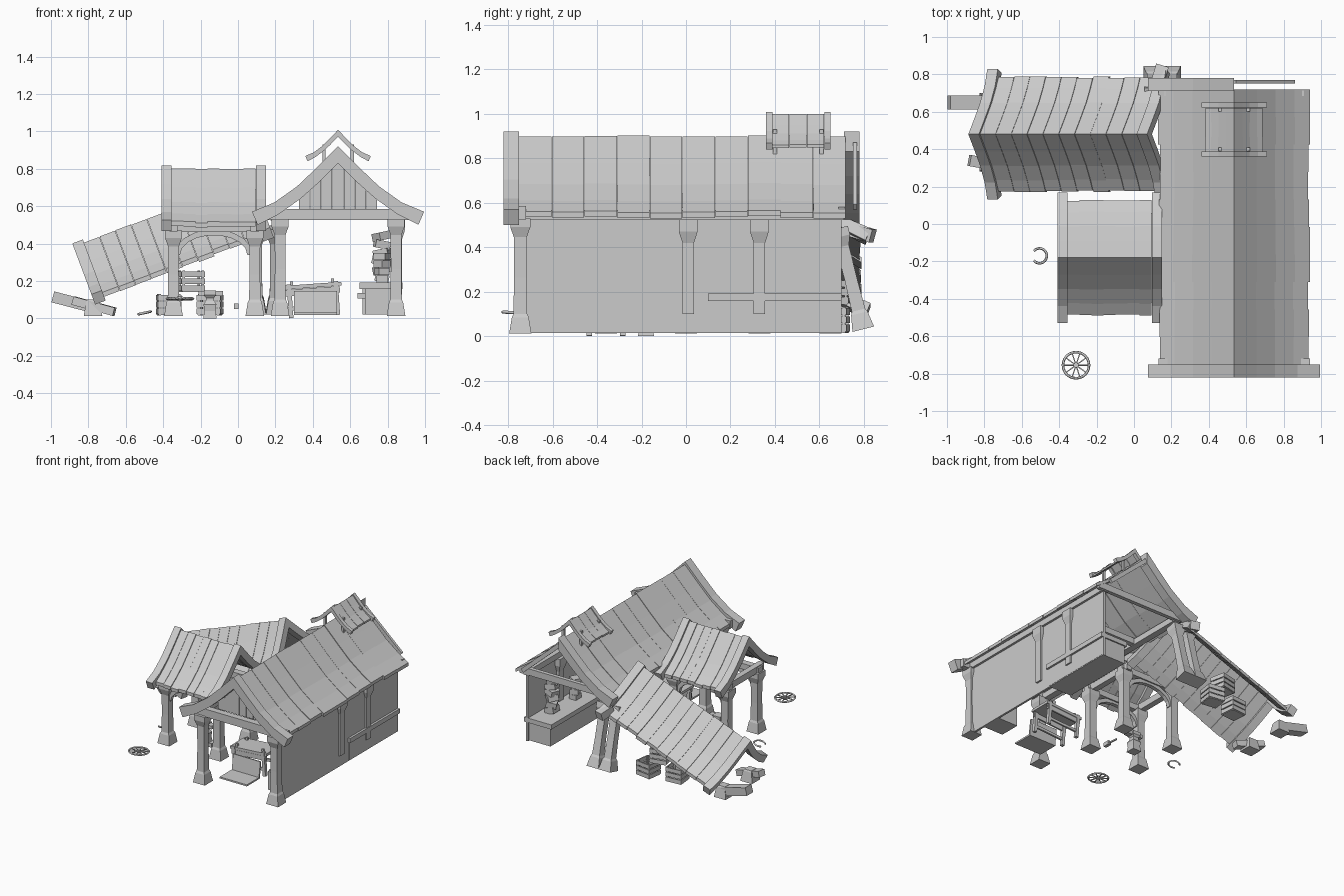
import bpy, bmesh, random
from math import pi, sin, cos, radians
from mathutils import Matrix, Vector

if "Cube" in bpy.data.objects:
    bpy.data.objects.remove(bpy.data.objects["Cube"])
random.seed(4)


def finish(bm, name, smooth=False):
    bmesh.ops.recalc_face_normals(bm, faces=bm.faces)
    me = bpy.data.meshes.new(name)
    bm.to_mesh(me)
    bm.free()
    ob = bpy.data.objects.new(name, me)
    bpy.context.collection.objects.link(ob)
    return ob


def add_box(bm, c, s, m=Matrix()):
    mat = m @ Matrix.Translation(c) @ Matrix.Diagonal((*s, 1))
    bmesh.ops.create_cube(bm, size=1, matrix=mat)


def box(name, c, s, rot=(0, 0, 0)):
    bm = bmesh.new()
    m = Matrix.Translation(c)
    for a, ax in zip(rot, 'XYZ'):
        m = m @ Matrix.Rotation(radians(a), 4, ax)
    add_box(bm, (0, 0, 0), s, m)
    return finish(bm, name)


def beam(name, p, q, w, h):
    # square timber running from p to q
    p, q = Vector(p), Vector(q)
    d = q - p
    m = Matrix.Translation((p + q) / 2) @ d.to_track_quat('X', 'Z').to_matrix().to_4x4()
    bm = bmesh.new()
    add_box(bm, (0, 0, 0), (d.length, w, h), m)
    return finish(bm, name)


def ribbon(bm, top, bot, a0, a1, m=Matrix()):
    # band between two YZ polylines, extruded along X
    v = [[bm.verts.new(m @ Vector((a, y, z))) for y, z in pts]
         for a in (a0, a1) for pts in (top, bot)]
    n = len(top)
    for i in range(n - 1):
        for p, q in ((0, 1), (2, 3), (0, 2), (1, 3)):
            bm.faces.new((v[p][i], v[p][i + 1], v[q][i + 1], v[q][i]))
    for i in (0, n - 1):
        bm.faces.new((v[0][i], v[1][i], v[3][i], v[2][i]))


def both(half):
    return [(-y, z) for y, z in reversed(half[1:])] + half


def loft(name, rings, m=Matrix()):
    # stacked square rings (half width, z)
    bm = bmesh.new()
    vs = [[bm.verts.new(m @ Vector((w * sx, w * sy, z)))
           for sx, sy in ((-1, -1), (1, -1), (1, 1), (-1, 1))] for w, z in rings]
    for a, b in zip(vs, vs[1:]):
        for i in range(4):
            j = (i + 1) % 4
            bm.faces.new((a[i], a[j], b[j], b[i]))
    bm.faces.new(vs[0])
    bm.faces.new(vs[-1])
    return finish(bm, name)


ROOF = [(0, 0), (.12, -.12), (.22, -.215), (.32, -.29), (.40, -.34)]
BARGE_T = [(0, .02), (.12, -.10), (.22, -.195), (.34, -.28), (.46, -.33)]
BARGE_B = [(0, -.07), (.11, -.18), (.20, -.26), (.32, -.345), (.43, -.40)]


def scaled(pts, sy, sz, dz=0):
    return [(y * sy, z * sz + dz) for y, z in pts]


def roof(name, length, sy, sz, boards, m, bw, ends=(1, 1), th=.025):
    # curved planked roof with barge boards at its ends
    bm = bmesh.new()
    a, b = bw * ends[0], length - bw * ends[1]
    for i in range(boards):
        x0, x1 = a + (b - a) * i / boards, a + (b - a) * (i + 1) / boards
        k, dz = 1 + random.uniform(-.015, .02), random.uniform(-.003, .003)
        pts = scaled(ROOF, sy * k, sz * k, dz)
        ribbon(bm, both(pts), both([(y, z - th) for y, z in pts]), x0, x1 - .002, m)
    finish(bm, name + "_planks")
    for e, x in ((0, 0), (1, length - bw)):
        if ends[e]:
            bm = bmesh.new()
            ribbon(bm, both(scaled(BARGE_T, sy, sz)), both(scaled(BARGE_B, sy, sz)), x, x + bw, m)
            finish(bm, name + "_barge_board")


def post(name, x, y, h, m=None):
    m = m or Matrix.Translation((x, y, 0))
    loft(name, [(.05, .012), (.038, .085), (.031, .10), (.028, h * .5), (.029, h - .085),
                (.045, h - .04), (.045, h)], m)


R90 = Matrix.Rotation(pi / 2, 4, 'Z')

# Roofs: main hall, side wing, collapsed wing, smoke vent
roof("main_roof", 1.54, 1, 1, 10, Matrix.Translation((.535, -.82, .90)) @ R90, .07, (1, 0))
roof("wing_roof", .56, .76, .83, 7, Matrix.Translation((-.41, -.18, .80)), .055)
tilt = Matrix.Translation((-.88, .48, .385)) @ Matrix.Rotation(radians(-20.5), 4, 'Y')
roof("collapsed_roof", 1.02, .76, .83, 10, tilt, .06)
roof("vent_roof", .29, .38, .40, 3, Matrix.Translation((.535, .36, 1.0)) @ R90, .028, th=.014)
for x in (.46, .61):
    for y in (.40, .61):
        box("vent_post", (x, y, .875), (.018, .018, .11))

# Surviving half of the rear barge board and thin rear frame
bm = bmesh.new()
ribbon(bm, BARGE_T, BARGE_B, 1.53, 1.60, Matrix.Translation((.535, -.82, .90)) @ R90)
finish(bm, "rear_barge_board")
beam("rear_rafter", (.535, .76, .86), (.85, .76, .58), .02, .03)
beam("rear_tie_beam", (.16, .70, .555), (.91, .70, .555), .03, .05)
beam("broken_beam_end", (.12, .74, .48), (.15, .84, .45), .07, .06)

# Main hall frame
box("right_wall", (.855, -.01, .27), (.016, 1.42, .51))
for x in (.225, .845):
    post("front_post", x, -.745, .53)
for y in (.01, .33):
    loft("wall_post", [(.026, .10), (.026, .42), (.042, .47), (.042, .525)],
         Matrix.Translation((.85, y, 0)))
beam("front_tie_beam", (.13, -.745, .555), (.94, -.745, .555), .05, .06)
for x in (.20, .855):
    beam("eave_beam", (x, -.73, .545), (x, .71, .545), .05, .045)
for i in range(7):
    x = .355 + .06 * i
    top = .86 - abs(x - .535) * 1.0
    box("gable_plank", (x, -.70, (top + .58) / 2), (.057, .015, top - .58))
for y in (-.25, .25):
    beam("cross_beam", (.2, y, .55), (.86, y, .55), .04, .045)

# Side wing frame with curved braces
for y in (-.36, 0):
    for x in (-.345, .09):
        post("wing_post", x, y, .47)
    beam("wing_plate_beam", (-.38, y, .485), (.13, y, .485), .05, .045)
    bm = bmesh.new()
    arc = [radians(a) for a in range(0, 181, 20)]
    ribbon(bm, [(-.13 + .21 * cos(t), .34 + .135 * sin(t)) for t in arc],
           [(-.13 + .18 * cos(t), .34 + .105 * sin(t)) for t in arc], -.015, .015,
           Matrix.Translation((0, y, 0)) @ Matrix.Rotation(-pi / 2, 4, 'Z'))
    finish(bm, "wing_arch_brace")
for x in (-.345, .09):
    beam("wing_tie_beam", (x, -.42, .49), (x, .06, .49), .045, .05)

# Broken and leaning timbers of the collapsed wing
for x in (.10, .20):
    lean = Matrix.Translation((x, .80, .02)) @ Matrix.Rotation(radians(14), 4, 'X')
    post("leaning_post", 0, 0, .48, lean)
for y in (.33, .65):
    loft("broken_post_foot", [(.05, .012), (.036, .09), (.03, .10)],
         Matrix.Translation((-.775, y, 0)))
beam("fallen_post", (-.99, .65, .115), (-.78, .65, .06), .075, .06)
beam("fallen_beam", (-.88, .34, .095), (-.66, .30, .035), .06, .045)

# Slatted crates
for cx, cy, cz, r in ((-.37, .63, .015, 5), (-.15, .67, .015, -8), (-.25, .66, .14, 12)):
    bm = bmesh.new()
    m = Matrix.Translation((cx, cy, cz)) @ Matrix.Rotation(radians(r), 4, 'Z')
    add_box(bm, (0, 0, .008), (.12, .11, .012), m)
    for s in (-1, 1):
        for k in range(3):
            z = .022 + .037 * k
            add_box(bm, (0, s * .056, z), (.125, .008, .03), m)
            add_box(bm, (s * .06, 0, z), (.008, .112, .03), m)
        for t in (-1, 1):
            add_box(bm, (s * .052, t * .048, .058), (.012, .012, .115), m)
    finish(bm, "crate")

# Forge hearth with twisted brick chimney
box("hearth_base", (.765, .40, .09), (.20, .58, .14))
box("hearth_top", (.765, .40, .175), (.23, .60, .035))
for k in range(6):
    box("chimney_block", (.77, .52, .215 + .045 * k), (.075, .08, .043), (0, 12 * (-1) ** k, 25 * k))
for k in range(4):
    box("stacked_block", (.77, .24, .21 + .04 * k), (.06, .07, .038), (0, 0, 20 * k))
box("water_box", (.765, -.53, .09), (.17, .16, .14))
box("water_box_handle", (.66, -.53, .12), (.04, .02, .03))

# Work table with rails and open trough
bm = bmesh.new()
m = Matrix.Translation((.41, -.36, 0)) @ Matrix.Rotation(radians(-4), 4, 'Y')
add_box(bm, (0, 0, .175), (.31, .17, .02), m)
for s in (-1, 1):
    add_box(bm, (0, s * .075, .06), (.25, .014, .02), m)
    add_box(bm, (0, s * .075, .145), (.29, .014, .035), m)
    for t in (-1, 1):
        add_box(bm, (s * .125, t * .075, .10), (.024, .024, .18), m)
        add_box(bm, (s * .11, t * .06, .193), (.016, .016, .025), m)
finish(bm, "work_table")
box("trough_base", (.415, -.57, .025), (.23, .16, .012))
box("trough_back", (.415, -.49, .085), (.23, .012, .12), (-8, 0, 0))

# Anvil on a stump, and a hammer
loft("anvil_stump", [(.036, 0), (.03, .04), (.034, .075)], Matrix.Translation((-.15, -.18, 0)))
loft("anvil_body", [(.034, .075), (.022, .095), (.022, .11), (.033, .125), (.033, .15)],
     Matrix.Translation((-.15, -.18, 0)))
box("anvil_face", (-.145, -.18, .133), (.13, .045, .025))
box("hammer_head", (-.01, -.30, .065), (.025, .05, .03))
beam("hammer_handle", (-.01, -.30, .065), (-.01, -.20, .06), .01, .01)


# Bent bar shapes: horseshoe and wheel rim
def bar(name, pts, r, closed, loc, rot):
    cu = bpy.data.curves.new(name, 'CURVE')
    cu.dimensions = '3D'
    cu.bevel_depth, cu.bevel_resolution, cu.use_fill_caps = r, 0, True
    sp = cu.splines.new('POLY')
    sp.points.add(len(pts) - 1)
    for p, c in zip(sp.points, pts):
        p.co = (*c, 1)
    sp.use_cyclic_u = closed
    ob = bpy.data.objects.new(name, cu)
    ob.location, ob.rotation_euler = loc, rot
    bpy.context.collection.objects.link(ob)


bar("horseshoe", [(.04 * cos(t), .04 * sin(t), 0) for t in (radians(a) for a in range(-140, 141, 20))],
    .007, False, (-.505, -.17, .028), (0, radians(-12), 0))
wl, wr = Vector((-.31, -.755, .105)), (radians(-3), 0, 0)
bar("wheel_rim", [(.07 * cos(t), .07 * sin(t), 0) for t in (2 * pi * i / 24 for i in range(24))],
    .007, True, wl, wr)
bm = bmesh.new()
m = Matrix.Translation(wl) @ Matrix.Rotation(wr[0], 4, 'X')
for i in range(10):
    add_box(bm, (.038, 0, 0), (.062, .006, .006), m @ Matrix.Rotation(2 * pi * i / 10, 4, 'Z'))
bmesh.ops.create_cone(bm, cap_ends=True, segments=10, radius1=.014, radius2=.014, depth=.025, matrix=m)
finish(bm, "wheel_spokes_and_hub")
